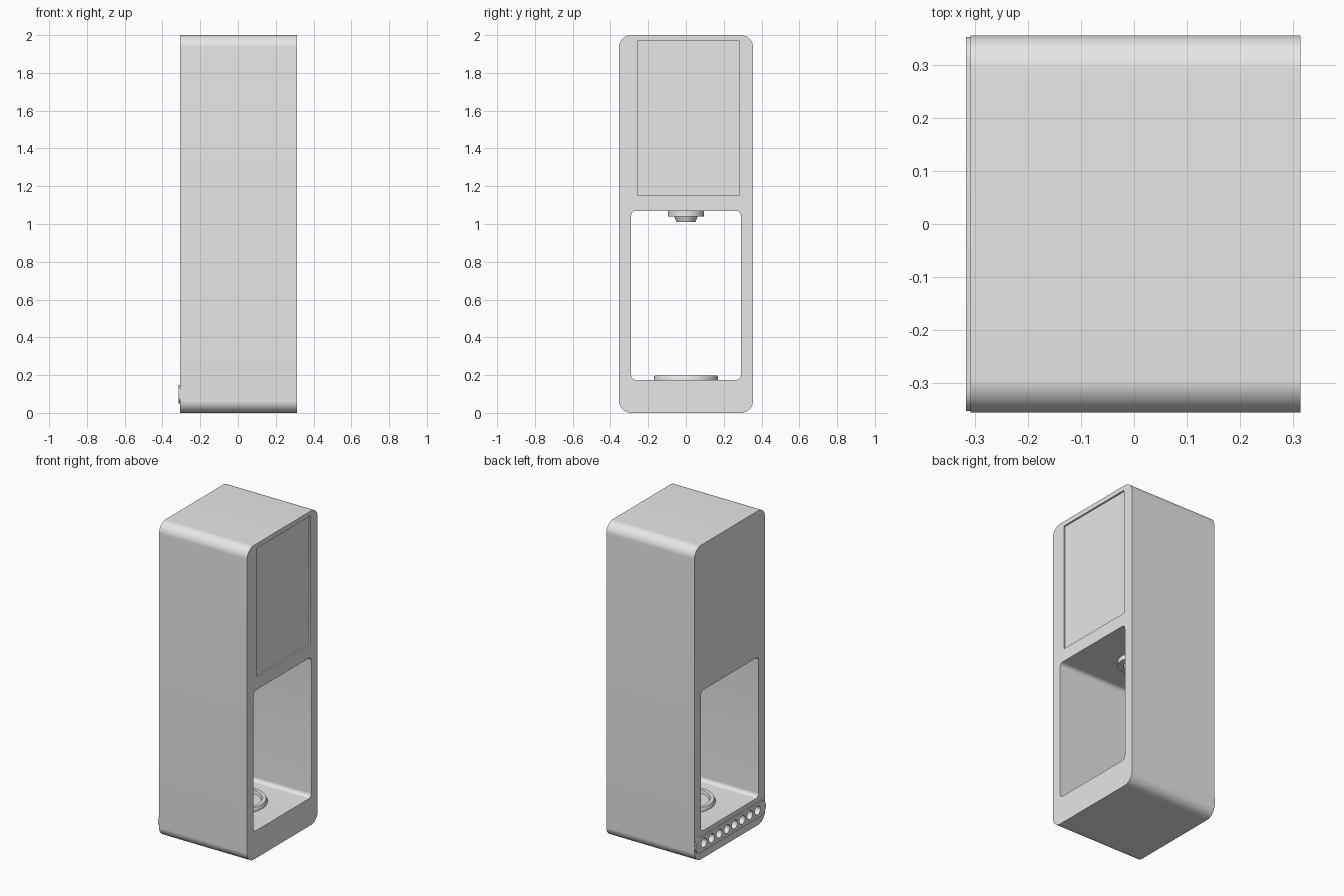
import bpy, bmesh, math

if "Cube" in bpy.data.objects:
    bpy.data.objects.remove(bpy.data.objects["Cube"])

grey = bpy.data.materials.new("plain_grey")
grey.use_nodes = True
grey.diffuse_color = (0.8, 0.8, 0.8, 1)
grey.node_tree.nodes["Principled BSDF"].inputs["Base Color"].default_value = (0.8, 0.8, 0.8, 1)


def finish(name, bm):
    bmesh.ops.recalc_face_normals(bm, faces=bm.faces)
    mesh = bpy.data.meshes.new(name)
    bm.to_mesh(mesh)
    bm.free()
    mesh.materials.append(grey)
    ob = bpy.data.objects.new(name, mesh)
    bpy.context.collection.objects.link(ob)
    return ob


def slab(name, x0, x1, y0, y1, z0, z1, radius, steps=10):
    """Rounded rectangle in the YZ plane, extruded along X."""
    bm = bmesh.new()
    corners = [(y1 - radius, z1 - radius), (y0 + radius, z1 - radius),
               (y0 + radius, z0 + radius), (y1 - radius, z0 + radius)]
    ring = []
    for k, (cy, cz) in enumerate(corners):
        for s in range(steps + 1):
            a = math.pi / 2 * (k + s / steps)
            ring.append(bm.verts.new((x0, cy + radius * math.cos(a), cz + radius * math.sin(a))))
    face = bm.faces.new(ring)
    out = bmesh.ops.extrude_face_region(bm, geom=[face])
    for v in out["geom"]:
        if isinstance(v, bmesh.types.BMVert):
            v.co.x = x1
    return finish(name, bm)


def lathe(name, profile, steps=64):
    """Spin (radius, height) points about the Z axis."""
    bm = bmesh.new()
    vs = [bm.verts.new((r, 0, z)) for r, z in profile]
    es = [bm.edges.new(pair) for pair in zip(vs, vs[1:])]
    bmesh.ops.spin(bm, geom=vs + es, axis=(0, 0, 1), cent=(0, 0, 0),
                   angle=math.tau, steps=steps)
    bmesh.ops.remove_doubles(bm, verts=bm.verts, dist=1e-5)
    return finish(name, bm)


def cut(ob, cutters):
    for c in cutters:
        c.hide_render = True
        mod = ob.modifiers.new(c.name, "BOOLEAN")
        mod.operation, mod.solver, mod.object = "DIFFERENCE", "EXACT", c
    graph = bpy.context.evaluated_depsgraph_get()
    mesh = bpy.data.meshes.new_from_object(ob.evaluated_get(graph))
    ob.modifiers.clear()
    ob.data = mesh
    for c in cutters:
        bpy.data.objects.remove(c)


def hole_cutters(depth):
    return [slab("hole_cutter", -0.33, depth, y - 0.028, y + 0.028, 0.072, 0.128, 0.0279, 6)
            for y in [0.077 * (i - 3.5) for i in range(8)]]


# Casing with through bay, shallow front panel recess and rear sockets
casing = slab("casing", -0.308, 0.313, -0.355, 0.355, 0, 2, 0.065, 16)
cut(casing, [slab("bay_cutter", -0.5, 0.5, -0.29, 0.29, 0.175, 1.07, 0.025),
             slab("panel_cutter", 0.303, 0.4, -0.257, 0.283, 1.152, 1.97, 0.004, 3)]
    + hole_cutters(-0.28))

# Rear vent strip
strip = slab("rear_socket_strip", -0.316, -0.307, -0.352, 0.352, 0.05, 0.147, 0.045)
cut(strip, hole_cutters(-0.3))

# Dispensing nozzle under the bay ceiling
nozzle = lathe("nozzle", [(0, 1.075), (0.095, 1.075), (0.095, 1.04), (0.062, 1.04),
                          (0.05, 1.01), (0.035, 1.01), (0.035, 1.03), (0, 1.03)])

# Drip dish on the bay floor
dish = lathe("drip_dish", [(0, 0.17), (0.17, 0.17), (0.17, 0.185), (0.163, 0.199),
                           (0.14, 0.199), (0.135, 0.18), (0, 0.18)])

for ob in (casing, strip, nozzle, dish):
    bpy.ops.object.select_all(action="DESELECT")
    ob.select_set(True)
    bpy.context.view_layer.objects.active = ob
    bpy.ops.object.shade_smooth_by_angle(angle=math.radians(30))
